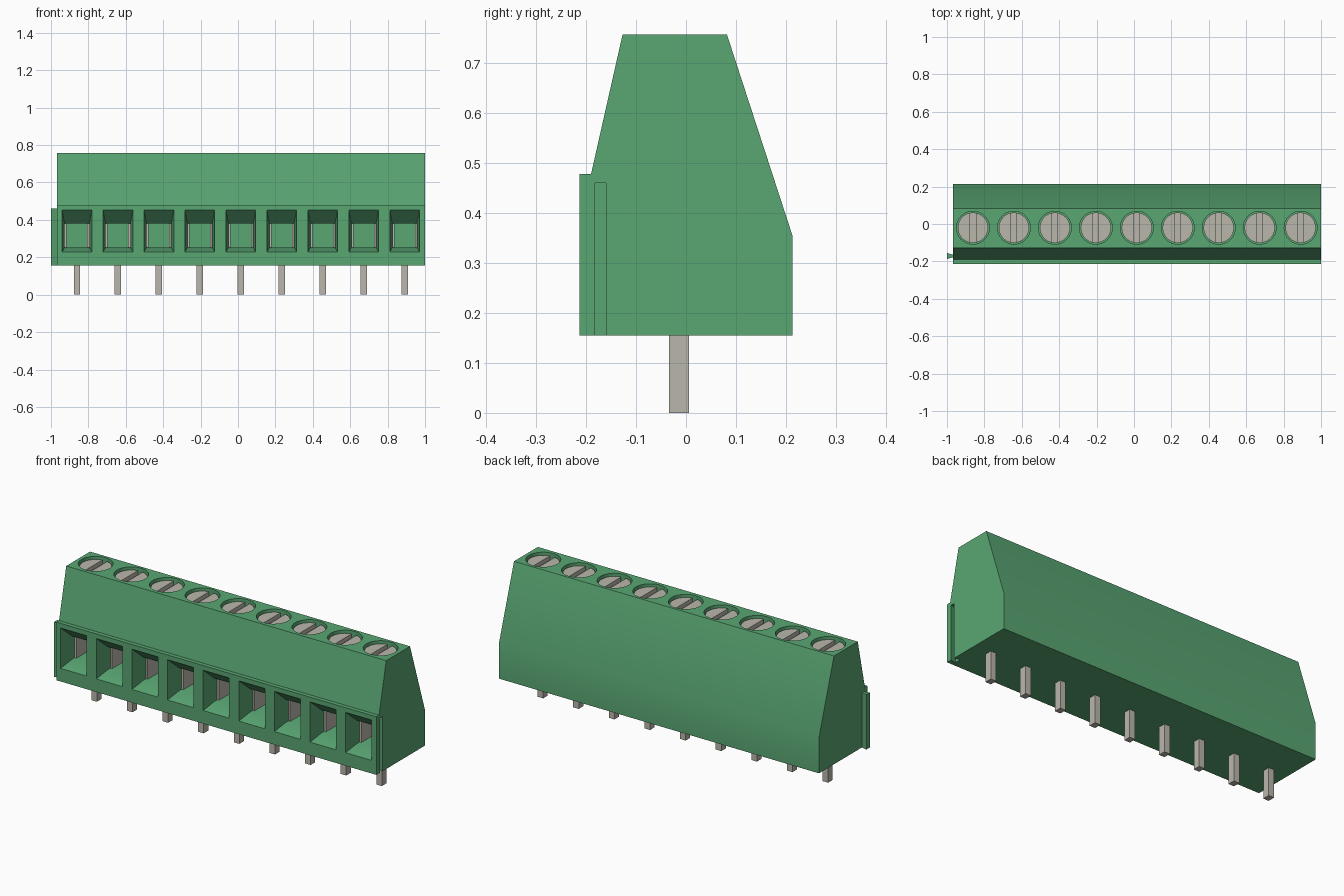
import bpy, bmesh
from math import cos, sin, pi, asin

cube = bpy.data.objects.get("Cube")
if cube:
    bpy.data.objects.remove(cube, do_unlink=True)


def material(name, rgb):
    m = bpy.data.materials.new(name)
    m.use_nodes = True
    m.diffuse_color = (*rgb, 1)
    m.node_tree.nodes["Principled BSDF"].inputs["Base Color"].default_value = (*rgb, 1)
    return m


GREEN = material("green plastic", (0.10, 0.38, 0.17))
METAL = material("grey metal", (0.49, 0.47, 0.41))

COUNT, PITCH, FIRST = 9, 0.219, -0.861
CENTRES = [FIRST + PITCH * i for i in range(COUNT)]
LEFT, RIGHT = -0.967, 1.0
BASE, TOP = 0.155, 0.757
SCREW_Y = -0.02


def loft(bm, rings):
    """Closed solid through matching rings of points."""
    loops = [[bm.verts.new(p) for p in ring] for ring in rings]
    n = len(loops[0])
    for a, b in zip(loops, loops[1:]):
        for i in range(n):
            j = (i + 1) % n
            bm.faces.new((a[i], a[j], b[j], b[i]))
    bm.faces.new(loops[0][::-1])
    bm.faces.new(loops[-1])


def prism(bm, outline, z0, z1):
    loft(bm, [[(x, y, z) for x, y in outline] for z in (z0, z1)])


def box(bm, x0, x1, y0, y1, z0, z1):
    prism(bm, [(x0, y0), (x1, y0), (x1, y1), (x0, y1)], z0, z1)


def finish(bm, name, mat):
    bmesh.ops.recalc_face_normals(bm, faces=bm.faces)
    me = bpy.data.meshes.new(name)
    bm.to_mesh(me)
    bm.free()
    me.materials.append(mat)
    ob = bpy.data.objects.new(name, me)
    bpy.context.collection.objects.link(ob)
    return ob


def circle(x, y, r, n=40):
    return [(x + r * cos(2 * pi * i / n), y + r * sin(2 * pi * i / n)) for i in range(n)]


def cut(target, cutter):
    mod = target.modifiers.new("cut", "BOOLEAN")
    mod.operation, mod.solver, mod.object = "DIFFERENCE", "EXACT", cutter
    bpy.context.view_layer.objects.active = target
    bpy.ops.object.modifier_apply(modifier=mod.name)
    bpy.data.objects.remove(cutter, do_unlink=True)


def smooth(ob):
    bpy.ops.object.select_all(action="DESELECT")
    ob.select_set(True)
    bpy.context.view_layer.objects.active = ob
    bpy.ops.object.shade_smooth_by_angle(angle=0.5)


# Housing: side profile swept along the row
profile = [(-0.213, BASE), (-0.213, 0.478), (-0.19, 0.478), (-0.127, TOP),
           (0.082, TOP), (0.213, 0.355), (0.213, BASE)]
bm = bmesh.new()
loft(bm, [[(x, y, z) for y, z in profile] for x in (LEFT, RIGHT)])
housing = finish(bm, "housing", GREEN)

# Wire entries: funnel followed by a straight chamber
bm = bmesh.new()
for cx in CENTRES:
    sections = [(-0.233, 0.083, 0.222, 0.47), (-0.133, 0.066, 0.252, 0.38),
                (0.04, 0.066, 0.252, 0.38)]
    loft(bm, [[(cx - w, y, z0), (cx + w, y, z0), (cx + w, y, z1), (cx - w, y, z1)]
              for y, w, z0, z1 in sections])
cut(housing, finish(bm, "entry_cutter", GREEN))

# Screw wells in the top
bm = bmesh.new()
for cx in CENTRES:
    prism(bm, circle(cx, SCREW_Y, 0.088), 0.69, 0.80)
cut(housing, finish(bm, "well_cutter", GREEN))


# Dovetail key on one end and matching groove in the other
def dovetail(x_root, x_tip):
    return [(x_root, -0.178), (x_tip, -0.187), (x_tip, -0.155), (x_root, -0.164)]


bm = bmesh.new()
prism(bm, [(RIGHT + 0.01, -0.182), (RIGHT, -0.182), (RIGHT - 0.033, -0.19),
           (RIGHT - 0.033, -0.152), (RIGHT, -0.16), (RIGHT + 0.01, -0.16)], BASE - 0.05, 0.46)
cut(housing, finish(bm, "groove_cutter", GREEN))
smooth(housing)

bm = bmesh.new()
prism(bm, dovetail(LEFT, -1.0), BASE, 0.46)
finish(bm, "dovetail_key", GREEN)

# Slotted screws: a disc with two raised half rounds
R, SLOT = 0.081, 0.015
bm = bmesh.new()
for cx in CENTRES:
    prism(bm, circle(cx, SCREW_Y, R), 0.688, 0.72)
    for side in (-1, 1):
        a = pi / 2 - asin(SLOT / R)
        arc = [-a + 2 * a * i / 18 for i in range(19)]
        prism(bm, [(cx + side * R * cos(t), SCREW_Y + R * sin(t)) for t in arc], 0.72, 0.743)
smooth(finish(bm, "screws", METAL))

# Clamp plates lining both sides of each chamber
bm = bmesh.new()
for cx in CENTRES:
    for side in (-1, 1):
        x = cx + side * 0.061
        box(bm, x - 0.006, x + 0.006, -0.11, 0.041, 0.251, 0.381)
finish(bm, "clamp_plates", METAL)

# Solder pins
bm = bmesh.new()
for cx in CENTRES:
    box(bm, cx - 0.017, cx + 0.017, -0.034, 0.006, 0, BASE + 0.01)
finish(bm, "pins", METAL)
